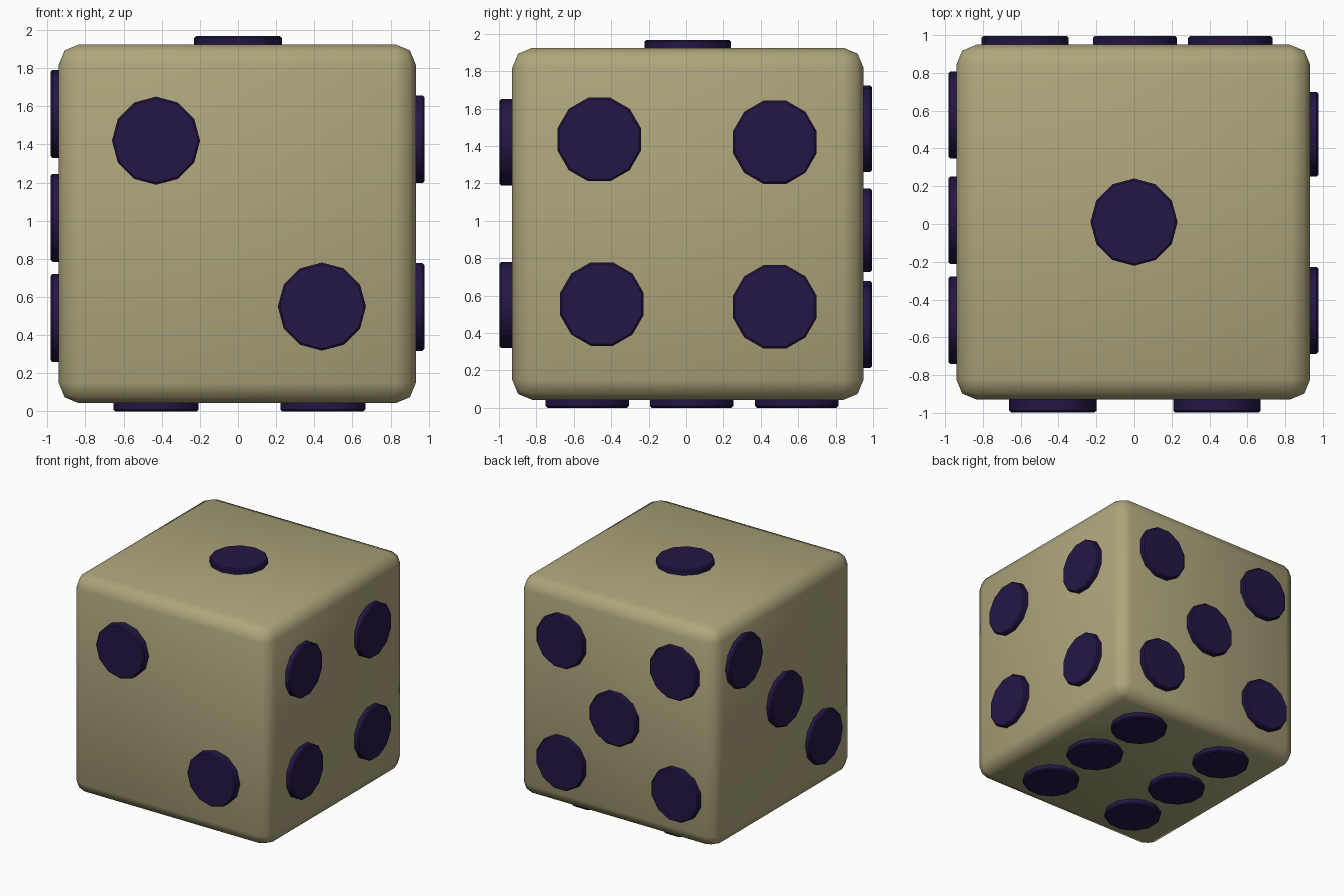
import bpy, math
from mathutils import Matrix, Vector

if "Cube" in bpy.data.objects:
    bpy.data.objects.remove(bpy.data.objects["Cube"])


def material(name, rgb):
    m = bpy.data.materials.new(name)
    m.diffuse_color = (*rgb, 1)
    m.use_nodes = True
    m.node_tree.nodes["Principled BSDF"].inputs["Base Color"].default_value = m.diffuse_color
    return m


TAN = material("tan", (0.42, 0.38, 0.20))
INDIGO = material("indigo", (0.018, 0.008, 0.06))


def bevel(ob, width, segments):
    b = ob.modifiers.new("bevel", 'BEVEL')
    b.width, b.segments = width, segments
    b.limit_method, b.angle_limit = 'ANGLE', math.radians(40)


# Rounded cube body
bpy.ops.mesh.primitive_cube_add(size=1, location=(-0.004, 0.01, 0.984))
body = bpy.context.object
body.name = "cube_body"
body.scale = (1.874, 1.878, 1.882)
bpy.ops.object.transform_apply(location=False, rotation=False, scale=True)
bpy.ops.object.shade_smooth()
bevel(body, 0.107, 2)
body.data.materials.append(TAN)


def pip(name, pos, axis, sign, turn):
    """Twelve-sided disc whose outer cap is centred on pos, facing sign * axis."""
    depth = 0.12
    out = Vector((0, 0, 0))
    out[axis] = sign
    rot = {0: Matrix.Rotation(math.pi / 2, 4, 'Y'),
           1: Matrix.Rotation(math.pi / 2, 4, 'X'),
           2: Matrix.Identity(4)}[axis]
    rot = rot @ Matrix.Rotation(math.radians(turn), 4, 'Z')
    bpy.ops.mesh.primitive_cylinder_add(vertices=12, radius=0.231, depth=depth,
                                        location=Vector(pos) - out * depth / 2,
                                        rotation=rot.to_euler())
    ob = bpy.context.object
    ob.name = name
    bpy.ops.object.shade_smooth_by_angle(angle=math.radians(50))
    bevel(ob, 0.01, 1)
    ob.data.materials.append(INDIGO)


# Each face: axis, side, cap position, turn, in-plane pip centres
faces = {
    "top": (2, 1, 1.968, 0, [(0, 0.01)]),
    "front": (1, -1, -0.998, 0, [(-0.43, 1.42), (0.44, 0.55)]),
    "left": (0, -1, -0.983, 0, [(0.577, 1.56), (0.02, 1.015), (-0.51, 0.49)]),
    "right": (0, 1, 0.977, 15, [(-0.464, 1.435), (0.475, 1.42),
                                (-0.45, 0.555), (0.475, 0.54)]),
    "back": (1, 1, 0.995, 15, [(0.51, 1.485), (-0.57, 1.50), (0.005, 0.95),
                               (0.51, 0.435), (-0.585, 0.455)]),
    "bottom": (2, -1, 0.0, 15, [(x, y) for x in (-0.43, 0.445)
                                for y in (-0.528, 0.03, 0.592)]),
}
for face, (axis, sign, level, turn, spots) in faces.items():
    for i, spot in enumerate(spots):
        pos = list(spot)
        pos.insert(axis, level)
        pip(f"{face}_pip_{i + 1}", pos, axis, sign, turn)
